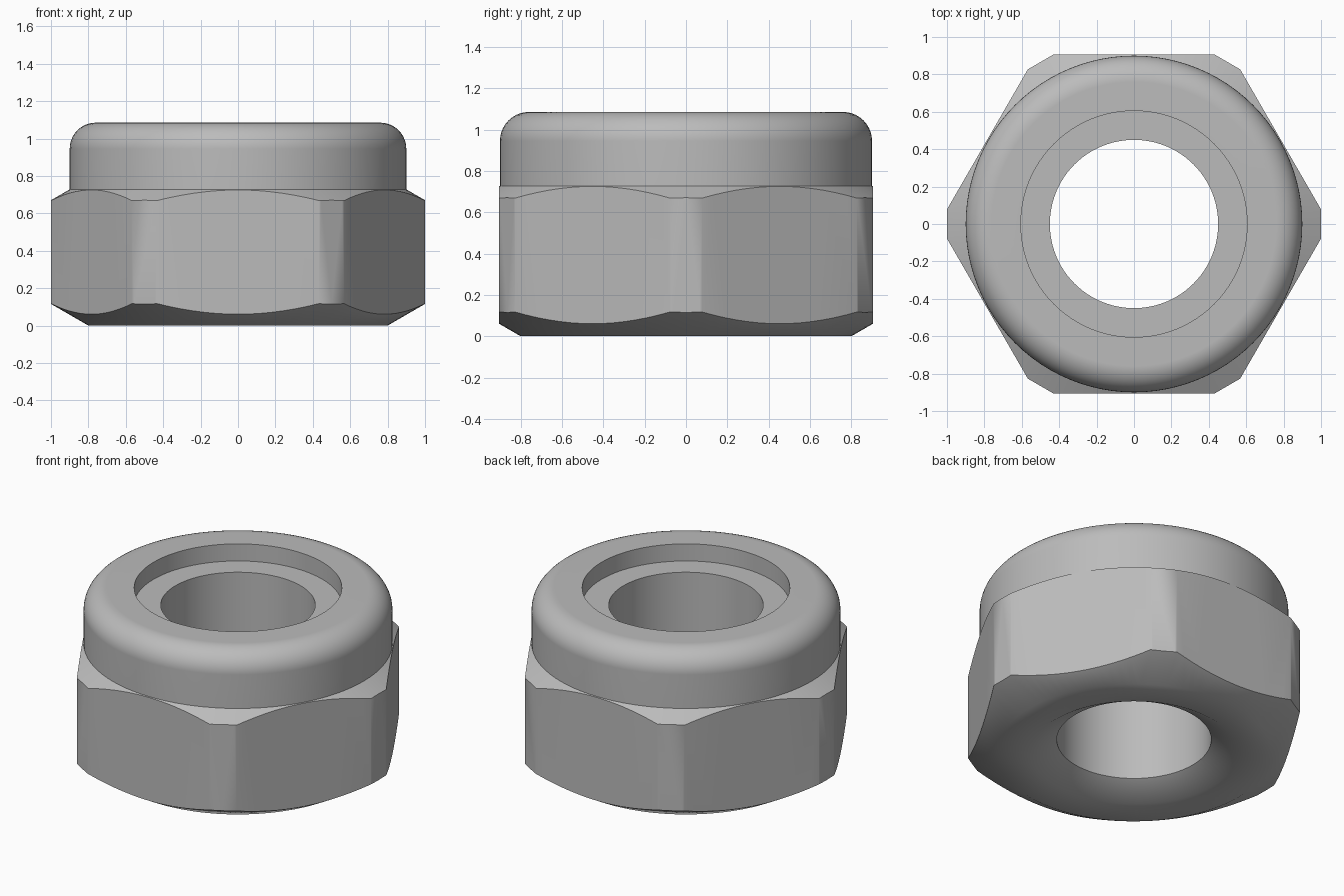
import bpy, bmesh
from math import cos, sin, pi, tan, radians
from mathutils import Matrix, Vector

if "Cube" in bpy.data.objects:
    bpy.data.objects.remove(bpy.data.objects["Cube"])

SLOPE = tan(radians(30))     # chamfer slope
APOTHEM, CORNER = 0.905, 1.0  # centre to flat, centre to trimmed corner
COLLAR, BORE, RECESS = 0.9, 0.45, 0.605
SHOULDER, TOP, FILLET = 0.728, 1.085, 0.14
BLANK = 1.12                 # turned radius before the flats are cut

steel = bpy.data.materials.new("grey steel")
steel.use_nodes = True
colour = (0.5, 0.5, 0.5, 1)
steel.diffuse_color = colour
steel.node_tree.nodes["Principled BSDF"].inputs["Base Color"].default_value = colour


def make_object(name, bm):
    bmesh.ops.recalc_face_normals(bm, faces=bm.faces)
    mesh = bpy.data.meshes.new(name)
    bm.to_mesh(mesh)
    bm.free()
    mesh.materials.append(steel)
    obj = bpy.data.objects.new(name, mesh)
    bpy.context.collection.objects.link(obj)
    return obj


def lathe(name, profile, segments=96):
    """Revolve a closed (radius, height) outline around z."""
    bm = bmesh.new()
    rings = [[bm.verts.new((r * cos(2 * pi * i / segments), r * sin(2 * pi * i / segments), z))
              for r, z in profile] for i in range(segments)]
    for i, ring in enumerate(rings):
        following = rings[(i + 1) % segments]
        for j in range(len(profile)):
            k = (j + 1) % len(profile)
            bm.faces.new((ring[j], following[j], following[k], ring[k]))
    return make_object(name, bm)


def trimmed_hexagon(name):
    """Tall hexagonal prism with flat-trimmed corners."""
    half = (APOTHEM / cos(pi / 6) - CORNER) / tan(pi / 6)
    bm = bmesh.new()
    outline = []
    for i in range(6):
        turn = Matrix.Rotation(i * pi / 3, 3, "Z")
        for side in (-half, half):
            outline.append(bm.verts.new(turn @ Vector((CORNER, side, -1))))
    base = bm.faces.new(outline)
    wall = bmesh.ops.extrude_face_region(bm, geom=[base])["geom"]
    bmesh.ops.translate(bm, vec=(0, 0, 3), verts=[v for v in wall if isinstance(v, bmesh.types.BMVert)])
    return make_object(name, bm)


# Turned blank: countersunk base, chamfers, rounded collar, stepped bore
fillet = [(COLLAR - FILLET + FILLET * cos(a), TOP - FILLET + FILLET * sin(a))
          for a in (i * pi / 20 for i in range(11))]
profile = [(BORE, (0.6 - BORE) * SLOPE), (0.6, 0), (0.8, 0),
           (BLANK, (BLANK - 0.8) * SLOPE),
           (BLANK, SHOULDER - (BLANK - COLLAR) * SLOPE),
           (COLLAR, SHOULDER), *fillet,
           (RECESS, TOP), (RECESS, TOP - 0.11), (BORE, TOP - 0.11)]
nut = lathe("lock_nut_body", profile)

# Cut the wrench flats
cutter = trimmed_hexagon("hex_cutter")
cutter.hide_render = True
bpy.context.view_layer.objects.active = nut
nut.select_set(True)
flats = nut.modifiers.new("wrench flats", "BOOLEAN")
flats.operation = "INTERSECT"
flats.solver = "EXACT"
flats.object = cutter
bpy.ops.object.modifier_apply(modifier=flats.name)
bpy.data.objects.remove(cutter)

# Smooth shading, with large flat faces kept flat
bpy.ops.object.shade_smooth_by_angle(angle=radians(35))
weighted = nut.modifiers.new("weighted normals", "WEIGHTED_NORMAL")
weighted.keep_sharp = True
